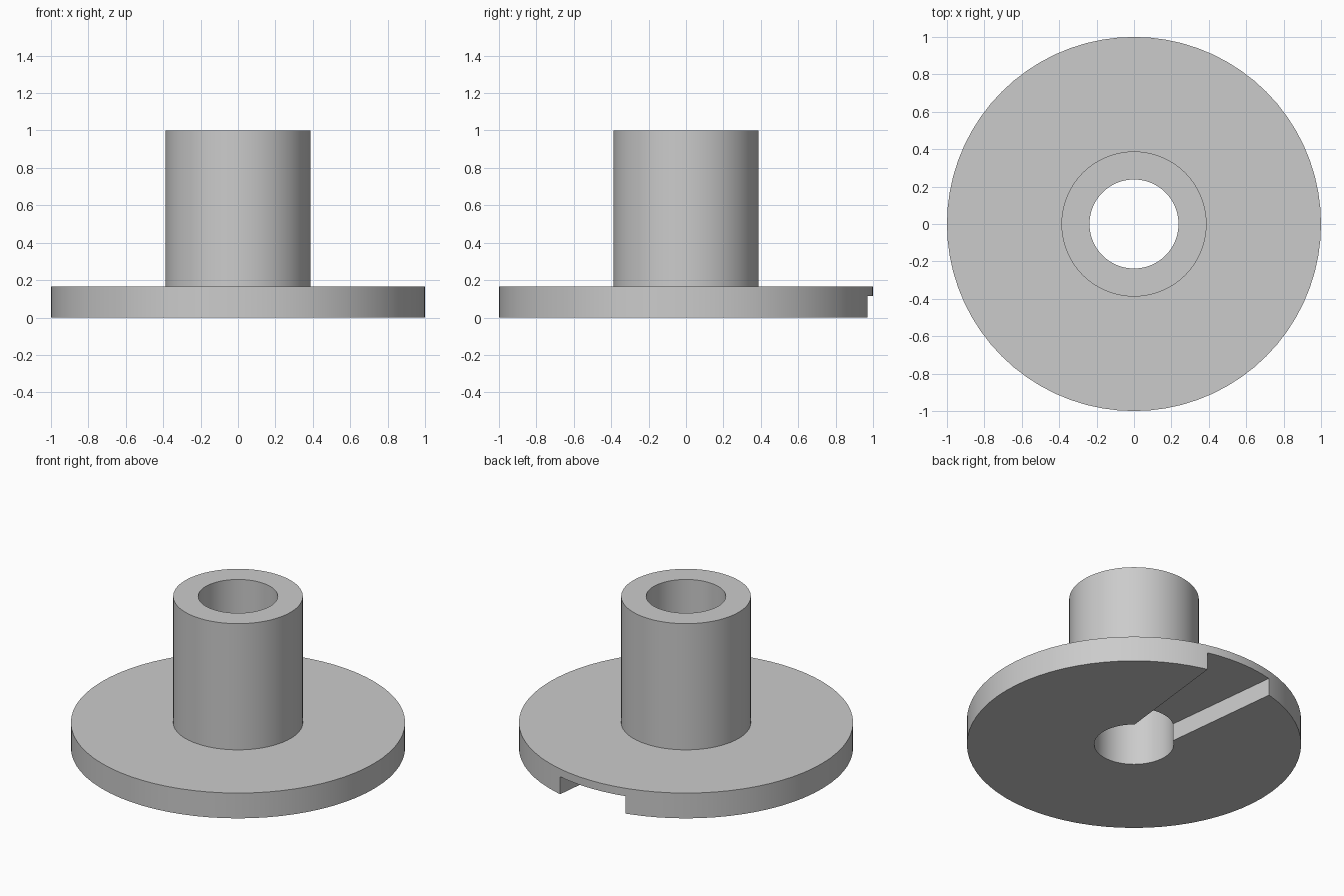
import bpy
import bmesh
import math

default = bpy.data.objects.get("Cube")
if default:
    bpy.data.objects.remove(default, do_unlink=True)

SIDES = 72
FLANGE_R, HUB_R, BORE_R = 1.0, 0.388, 0.238
FLANGE_TOP, HUB_TOP, SLOT_TOP = 0.167, 1.0, 0.115

grey = bpy.data.materials.new("plain grey")
grey.use_nodes = True
grey.diffuse_color = (0.6, 0.6, 0.6, 1)
grey.node_tree.nodes["Principled BSDF"].inputs["Base Color"].default_value = grey.diffuse_color


def make_object(name, bm):
    bmesh.ops.recalc_face_normals(bm, faces=bm.faces)
    mesh = bpy.data.meshes.new(name)
    bm.to_mesh(mesh)
    bm.free()
    mesh.materials.append(grey)
    obj = bpy.data.objects.new(name, mesh)
    bpy.context.collection.objects.link(obj)
    return obj


# Flange and hub turned as one closed profile around the bore
profile = [(BORE_R, 0), (FLANGE_R, 0), (FLANGE_R, FLANGE_TOP),
           (HUB_R, FLANGE_TOP), (HUB_R, HUB_TOP), (BORE_R, HUB_TOP)]
bm = bmesh.new()
rings = []
for i in range(SIDES):
    a = math.tau * i / SIDES
    rings.append([bm.verts.new((r * math.cos(a), r * math.sin(a), z)) for r, z in profile])
for i, ring in enumerate(rings):
    following = rings[(i + 1) % SIDES]
    for j in range(len(profile)):
        k = (j + 1) % len(profile)
        bm.faces.new((ring[j], following[j], following[k], ring[k]))
body = make_object("flanged_bushing", bm)

# Tapered keyway cutter, running from the bore out through the back rim
bm = bmesh.new()
outline = [(-0.129, 0), (0.129, 0), (0.254, 1.1), (-0.254, 1.1)]
base = bm.faces.new([bm.verts.new((x, y, -0.1)) for x, y in outline])
extruded = bmesh.ops.extrude_face_region(bm, geom=[base])
top_verts = [g for g in extruded["geom"] if isinstance(g, bmesh.types.BMVert)]
bmesh.ops.translate(bm, verts=top_verts, vec=(0, 0, SLOT_TOP + 0.1))
cutter = make_object("keyway_cutter", bm)
cutter.hide_render = True

# Cut the keyway, then discard the cutter
cut = body.modifiers.new("keyway", 'BOOLEAN')
cut.operation = 'DIFFERENCE'
cut.solver = 'EXACT'
cut.object = cutter
bpy.ops.object.select_all(action='DESELECT')
bpy.context.view_layer.objects.active = body
body.select_set(True)
bpy.ops.object.modifier_apply(modifier=cut.name)
bpy.data.objects.remove(cutter, do_unlink=True)

bpy.ops.object.shade_smooth_by_angle(angle=math.radians(30))
